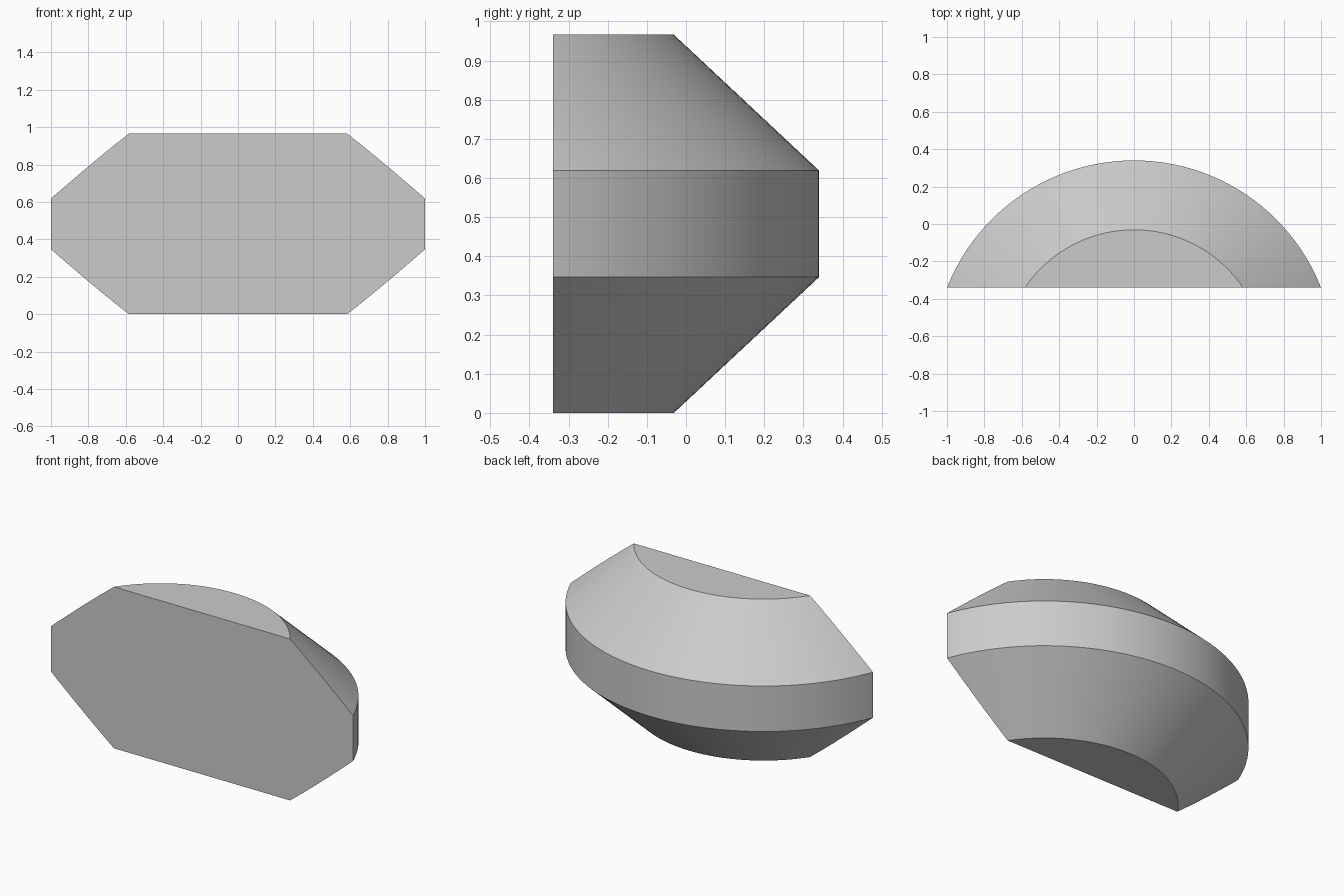
import bpy
import bmesh
from mathutils import Matrix, Vector

cube = bpy.data.objects.get("Cube")
if cube:
    bpy.data.objects.remove(cube, do_unlink=True)

FRONT_Y = -0.34
AXIS_Y = -0.735
SEGMENTS = 128
# Radius and height of each ring, bottom to top
PROFILE = [(0.704, 0), (1.075, 0.347), (1.075, 0.619), (0.704, 0.966)]

grey = bpy.data.materials.new("light_grey")
grey.use_nodes = True
colour = (0.6, 0.6, 0.6, 1)
grey.diffuse_color = colour
grey.node_tree.nodes["Principled BSDF"].inputs["Base Color"].default_value = colour

# Full turned body: stacked rings joined by walls, capped at both ends
bm = bmesh.new()
rings = []
for radius, height in PROFILE:
    place = Matrix.Translation((0, AXIS_Y, height))
    rings.append(bmesh.ops.create_circle(
        bm, segments=SEGMENTS, radius=radius, matrix=place)["verts"])
for low, high in zip(rings, rings[1:]):
    for i in range(SEGMENTS):
        j = (i + 1) % SEGMENTS
        bm.faces.new((low[i], low[j], high[j], high[i]))
bm.faces.new(rings[0])
bm.faces.new(rings[-1])

# Slice off the front to leave the flat face
cut = bmesh.ops.bisect_plane(
    bm, geom=bm.verts[:] + bm.edges[:] + bm.faces[:], dist=1e-5,
    plane_co=Vector((0, FRONT_Y, 0)), plane_no=Vector((0, 1, 0)),
    clear_inner=True)
rim = [e for e in cut["geom_cut"] if isinstance(e, bmesh.types.BMEdge)]
bmesh.ops.contextual_create(bm, geom=rim)
bmesh.ops.recalc_face_normals(bm, faces=bm.faces[:])

mesh = bpy.data.meshes.new("sliced_body")
bm.to_mesh(mesh)
bm.free()
mesh.materials.append(grey)
body = bpy.data.objects.new("sliced_body", mesh)
bpy.context.collection.objects.link(body)

# Smooth curved walls with crisp edges
bpy.ops.object.select_all(action="DESELECT")
body.select_set(True)
bpy.context.view_layer.objects.active = body
bpy.ops.object.shade_smooth_by_angle(angle=0.5)
